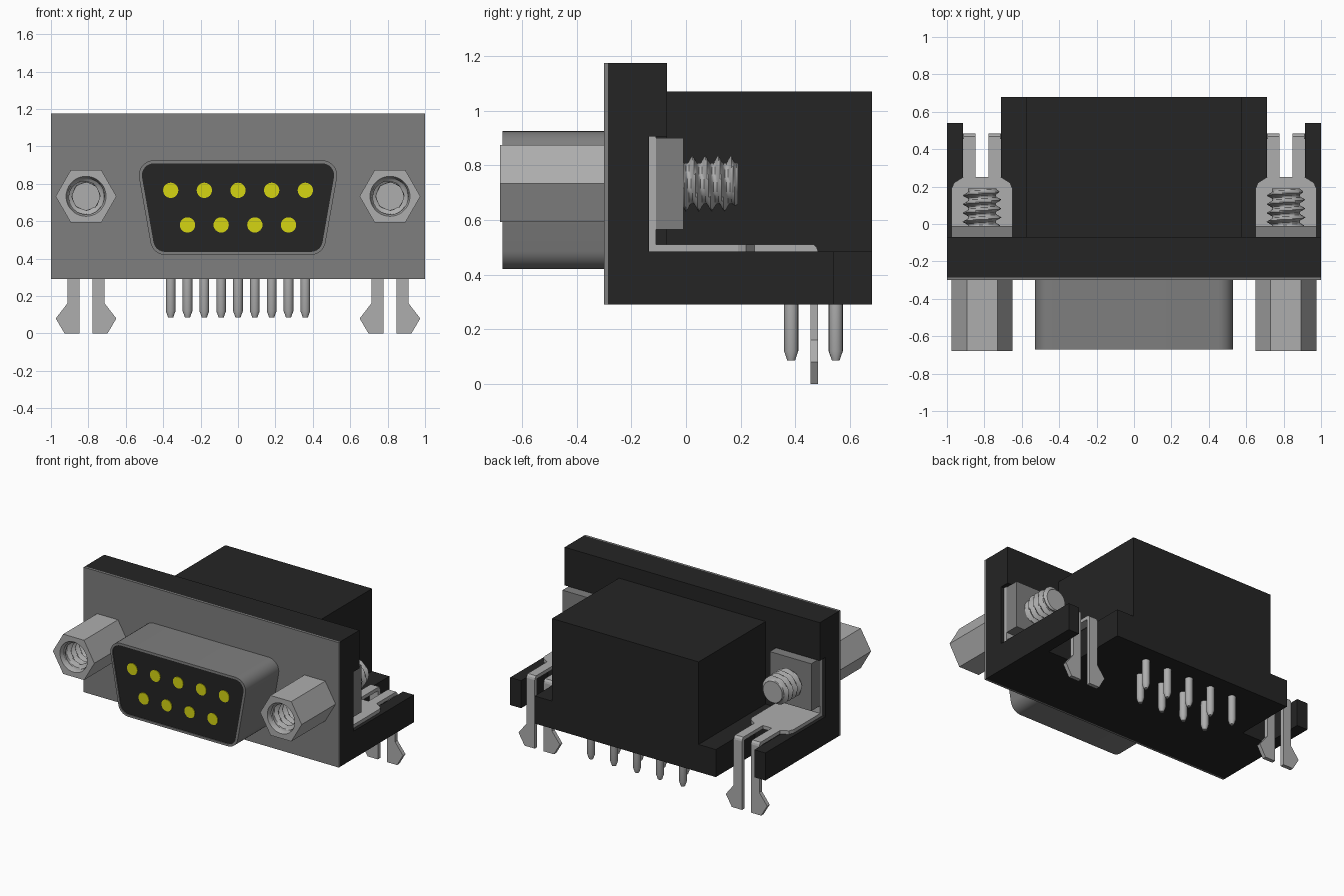
import bpy, bmesh, math

cube = bpy.data.objects.get("Cube")
if cube:
    bpy.data.objects.remove(cube, do_unlink=True)


def material(name, rgb):
    m = bpy.data.materials.new(name)
    m.use_nodes = True
    m.diffuse_color = (*rgb, 1)
    m.node_tree.nodes["Principled BSDF"].inputs["Base Color"].default_value = (*rgb, 1)
    return m


BLACK = material("black plastic", (0.018, 0.018, 0.018))
STEEL = material("dark steel", (0.21, 0.21, 0.21))
TIN = material("light tin", (0.42, 0.42, 0.42))
GOLD = material("yellow contact", (0.66, 0.66, 0.006))


def finish(name, bm, mat, smooth=None):
    bmesh.ops.recalc_face_normals(bm, faces=bm.faces)
    mesh = bpy.data.meshes.new(name)
    bm.to_mesh(mesh)
    bm.free()
    mesh.materials.append(mat)
    ob = bpy.data.objects.new(name, mesh)
    bpy.context.collection.objects.link(ob)
    if smooth:
        bpy.ops.object.select_all(action='DESELECT')
        ob.select_set(True)
        bpy.context.view_layer.objects.active = ob
        bpy.ops.object.shade_smooth_by_angle(angle=math.radians(smooth))
    return ob


def loft(name, rings, mat, caps=(True, True), smooth=None):
    """Skin a list of equally long closed rings of points."""
    bm = bmesh.new()
    loops = [[bm.verts.new(p) for p in ring] for ring in rings]
    n = len(loops[0])
    for a, b in zip(loops, loops[1:]):
        for i in range(n):
            j = (i + 1) % n
            bm.faces.new((a[i], a[j], b[j], b[i]))
    for want, ring in zip(caps, (loops[0], loops[-1])):
        if want:
            bm.faces.new(ring)
    return finish(name, bm, mat, smooth)


def extrude(name, outline, axis, lo, hi, mat, smooth=None):
    """Extrude a 2D outline along x (y,z), y (x,z) or z (x,y)."""
    def at(t):
        return [{'x': (t, a, b), 'y': (a, t, b), 'z': (a, b, t)}[axis] for a, b in outline]
    return loft(name, [at(lo), at(hi)], mat, smooth=smooth)


def box(name, x0, x1, y0, y1, z0, z1, mat):
    return extrude(name, [(x0, y0), (x1, y0), (x1, y1), (x0, y1)], 'z', z0, z1, mat)


# Black housing: base with side notches, flange with side pockets, rear block
half = [(1, -0.285), (1, 0.54), (0.915, 0.54), (0.915, 0.24), (0.71, 0.24), (0.71, 0.68)]
extrude("housing_base", half + [(-x, y) for x, y in reversed(half)], 'z', 0.29, 0.485, BLACK)
box("flange_front", -1, 1, -0.285, -0.135, 0.485, 1.175, BLACK)
box("flange_top", -1, 1, -0.135, -0.07, 0.905, 1.175, BLACK)
box("flange_middle", -0.65, 0.65, -0.135, -0.07, 0.485, 0.905, BLACK)
box("rear_block", -0.575, 0.575, -0.07, 0.68, 0.485, 1.07, BLACK)
box("face_plate", -1, 1, -0.30, -0.285, 0.29, 1.175, STEEL)


# Tapered rounded shell and its insert
def d_outline(r):
    pts = []
    for cx, cz, start, end in ((0.45, 0.845, -10, 90), (-0.45, 0.845, 90, 190),
                               (-0.389, 0.50, 190, 270), (0.389, 0.50, 270, 350)):
        for k in range(9):
            a = math.radians(start + (end - start) * k / 8)
            pts.append((cx + r * math.cos(a), cz + r * math.sin(a)))
    return pts


outer, inner = d_outline(0.08), d_outline(0.064)
loft("connector_shell", [[(x, y, z) for x, z in line] for line, y in
     ((outer, -0.30), (outer, -0.672), (inner, -0.672), (inner, -0.30))],
     STEEL, caps=(False, False), smooth=30)
extrude("connector_insert", inner, 'y', -0.666, -0.30, BLACK, smooth=30)


# Round parts around an axis parallel to y or z
def circle(r, n=24):
    return [(r * math.sin(2 * math.pi * k / n), r * math.cos(2 * math.pi * k / n)) for k in range(n)]


# Contacts on the front and solder pins below
for i in range(-4, 5):
    x = 0.09 * i
    upper = i % 2 == 0
    cz, py = (0.765, 0.548) if upper else (0.58, 0.385)
    extrude("contact", [(x + a, cz + b) for a, b in circle(0.041)], 'y', -0.671, -0.664, GOLD)
    loft("solder_pin", [[(x + a, py + b, z) for a, b in circle(r, 16)] for r, z in
         ((0.026, 0.30), (0.026, 0.12), (0.014, 0.085))], TIN, smooth=25)

# Threads
N, PITCH, AXIS_Z = 36, 0.047, 0.733


def thread_rings(cx, y0, y1, root, crest):
    steps = round((y1 - y0) / PITCH * 8)
    rings = []
    for s in range(steps + 1):
        y = y0 + (y1 - y0) * s / steps
        fade = min(1, s / 4, (steps - s) / 4)
        ring = []
        for k in range(N):
            t = (y / PITCH - k / N) % 1
            r = root + (crest - root) * fade * max(0, 1 - abs(t - 0.5) / 0.35)
            a = 2 * math.pi * k / N
            ring.append((cx + r * math.sin(a), y, AXIS_Z + r * math.cos(a)))
        rings.append(ring)
    return rings


def round_ring(cx, y, r):
    return [(cx + a, y, AXIS_Z + b) for a, b in circle(r, N)]


def hex_ring(cx, y, apothem):
    pts = []
    for k in range(N):
        a = 2 * math.pi * k / N
        off = (a + math.pi / 6) % (math.pi / 3) - math.pi / 6
        r = apothem / math.cos(off)
        pts.append((cx + r * math.sin(a), y, AXIS_Z + r * math.cos(a)))
    return pts


for s, side in ((1, "left"), (-1, "right")):
    cx = 0.8125 * s
    # Hex standoff with threaded bore
    loft(side + "_standoff", [hex_ring(cx, -0.30, 0.141), hex_ring(cx, -0.68, 0.141),
         round_ring(cx, -0.68, 0.107), round_ring(cx, -0.655, 0.098)]
         + thread_rings(cx, -0.65, -0.36, 0.098, 0.07), TIN, smooth=30)
    # Rear screw and its nut block
    loft(side + "_screw", thread_rings(cx, -0.03, 0.19, 0.075, 0.105), TIN, smooth=35)
    x0, x1 = sorted((0.65 * s, 0.975 * s))
    box(side + "_nut", x0, x1, -0.11, -0.01, 0.565, 0.90, STEEL)

    # Board lock bracket: upright plate, tongue and two barbed legs
    box(side + "_bracket_upright", x0, x1, -0.135, -0.11, 0.485, 0.905, TIN)
    tongue = [(-0.1625, -0.115), (0.1625, -0.115), (0.1625, 0.19), (0.15, 0.22), (0.1025, 0.25),
              (-0.1025, 0.25), (-0.15, 0.22), (-0.1625, 0.19)]
    extrude(side + "_bracket_tongue", [(cx + x, y) for x, y in tongue], 'z', 0.485, 0.51, TIN)
    for d in (-1, 1):
        a, b = sorted((cx + 0.035 * d, cx + 0.1 * d))
        extrude(side + "_leg_arm", [(0.24, 0.485), (0.483, 0.485), (0.479, 0.498), (0.468, 0.51),
                (0.24, 0.51)], 'x', a, b, TIN)
        leg = [(0.035, 0.485), (0.1, 0.485), (0.1, 0.16), (0.162, 0.08), (0.115, 0), (0.035, 0)]
        extrude(side + "_barbed_leg", [(cx + d * x, z) for x, z in leg], 'y', 0.455, 0.483, TIN)
